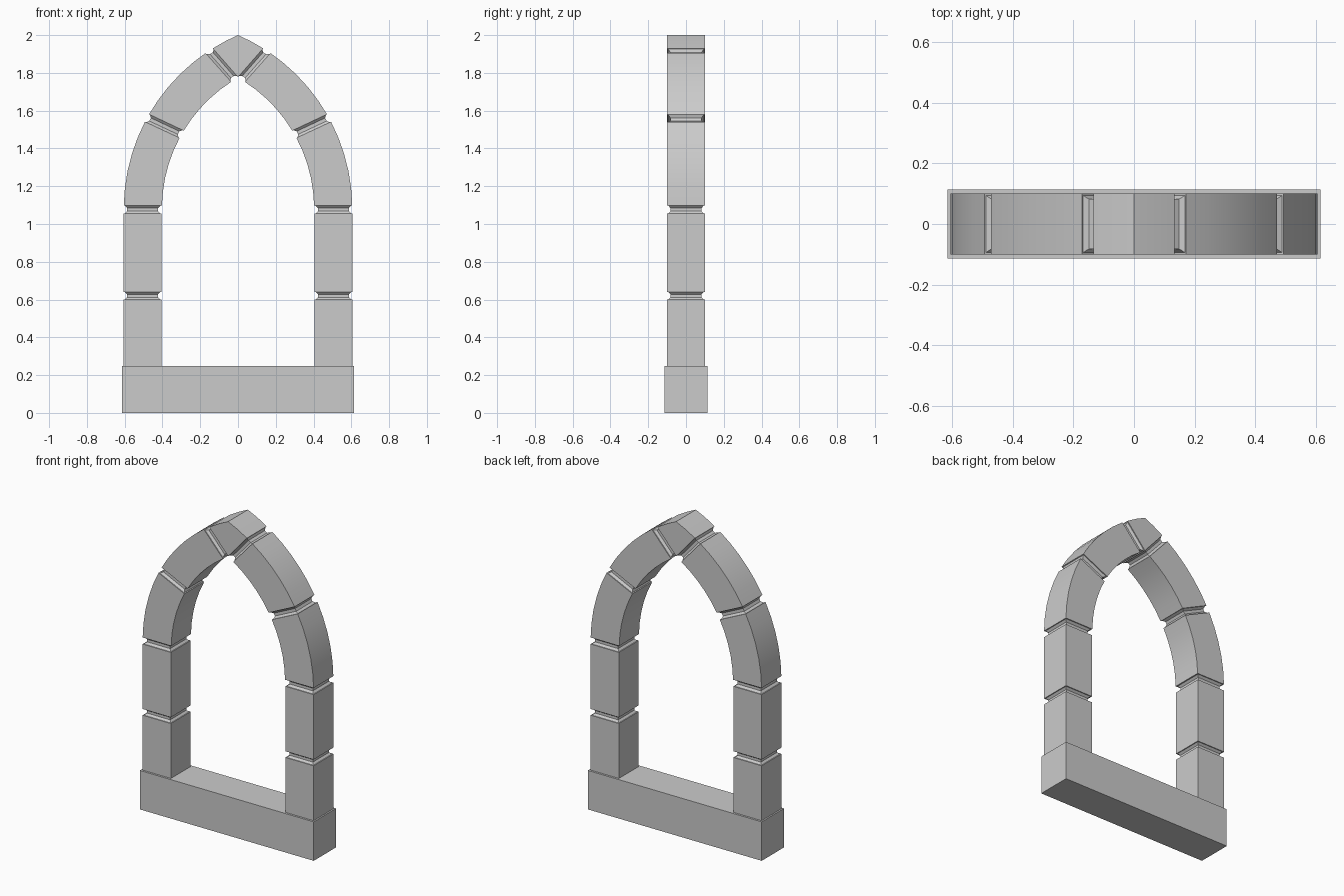
import bpy, bmesh, math
from mathutils import Vector

cube = bpy.data.objects.get("Cube")
if cube:
    bpy.data.objects.remove(cube, do_unlink=True)

stone = bpy.data.materials.new("grey stone")
stone.use_nodes = True
GREY = (0.6, 0.6, 0.6, 1)
stone.diffuse_color = GREY
stone.node_tree.nodes["Principled BSDF"].inputs["Base Color"].default_value = GREY

DEPTH = 0.1                       # half thickness of the frame
INNER, OUTER = 0.405, 0.605       # pillar faces
CENTRE = Vector((-0.397, 1.08))   # centre of the pointed arch's arc
R_IN, R_OUT = 0.8, 1.002


def loft(name, sections, side=1):
    """Bridge four-cornered sections given as (inner, outer, half depth)."""
    bm = bmesh.new()
    rings = []
    for a, b, d in sections:
        corners = ((a, -d), (b, -d), (b, d), (a, d))
        rings.append([bm.verts.new((p[0] * side, y, p[1])) for p, y in corners])
    for r, s in zip(rings, rings[1:]):
        for i in range(4):
            j = (i + 1) % 4
            bm.faces.new((r[i], r[j], s[j], s[i]))
    bm.faces.new(rings[0])
    bm.faces.new(rings[-1])
    return finish(name, bm)


def finish(name, bm):
    bmesh.ops.recalc_face_normals(bm, faces=bm.faces)
    mesh = bpy.data.meshes.new(name)
    bm.to_mesh(mesh)
    bm.free()
    mesh.materials.append(stone)
    obj = bpy.data.objects.new(name, mesh)
    bpy.context.collection.objects.link(obj)
    bpy.ops.object.select_all(action='DESELECT')
    obj.select_set(True)
    bpy.context.view_layer.objects.active = obj
    bpy.ops.object.shade_smooth_by_angle(angle=math.radians(25))
    return obj


def arc(radius, degrees):
    a = math.radians(degrees)
    return CENTRE + radius * Vector((math.cos(a), math.sin(a)))


def level(z):
    return Vector((INNER, z)), Vector((OUTER, z))


def cut(inner_deg, outer_deg):
    return arc(R_IN, inner_deg), arc(R_OUT, outer_deg)


def pillar_block(name, z0, z1, side):
    loft(name, [(*level(z), DEPTH) for z in (z0, z1)], side)


def arch_block(name, start, end, side, steps=5):
    sections = []
    for i in range(steps + 1):
        t = i / steps
        a, b = (s + (e - s) * t for s, e in zip(start, end))
        sections.append((*cut(a, b), DEPTH))
    loft(name, sections, side)


def mortar(name, start, end, side):
    """Concave neck between two stones."""
    sections = []
    for t, inset in ((0, 0.006), (0.3, 0.018), (0.7, 0.018), (1, 0.006)):
        a, b = (s.lerp(e, t) for s, e in zip(start, end))
        across = (b - a).normalized() * inset
        sections.append((a + across, b - across, DEPTH - inset))
    loft(name, sections, side)


# Sill
bm = bmesh.new()
bmesh.ops.create_cube(bm, size=1)
for v in bm.verts:
    v.co = (v.co.x * 1.23, v.co.y * 0.226, (v.co.z + 0.5) * 0.249)
finish("sill", bm)

# Keystone: pointed wedge with a curved crown
tip = Vector((0, 1.778))
shoulder = Vector((0.133, 1.93))
crown = [shoulder, arc(R_OUT, 62.5), Vector((0, 2.0))]
outline = [tip] + crown + [Vector((-p.x, p.y)) for p in reversed(crown[:-1])]
bm = bmesh.new()
face = bm.faces.new([bm.verts.new((p.x, -DEPTH, p.y)) for p in outline])
ext = bmesh.ops.extrude_face_region(bm, geom=[face])
bmesh.ops.translate(bm, vec=(0, 2 * DEPTH, 0),
                    verts=[v for v in ext["geom"] if isinstance(v, bmesh.types.BMVert)])
finish("keystone", bm)

# Pillars, arch stones and joints on both sides
for label, side in (("left", 1), ("right", -1)):
    pillar_block(f"{label}_lower_pillar", 0.24, 0.6, side)
    mortar(f"{label}_lower_joint", level(0.6), level(0.64), side)
    pillar_block(f"{label}_upper_pillar", 0.64, 1.055, side)
    mortar(f"{label}_upper_joint", level(1.055), level(1.097), side)
    arch_block(f"{label}_lower_arch", (1.2, 1.0), (28, 27.4), side)
    mortar(f"{label}_arch_joint", cut(28, 27.4), cut(31.2, 30), side)
    arch_block(f"{label}_upper_arch", (31.2, 30), (57.2, 55.4), side)
    mortar(f"{label}_keystone_joint", cut(57.2, 55.4), (tip, shoulder), side)
